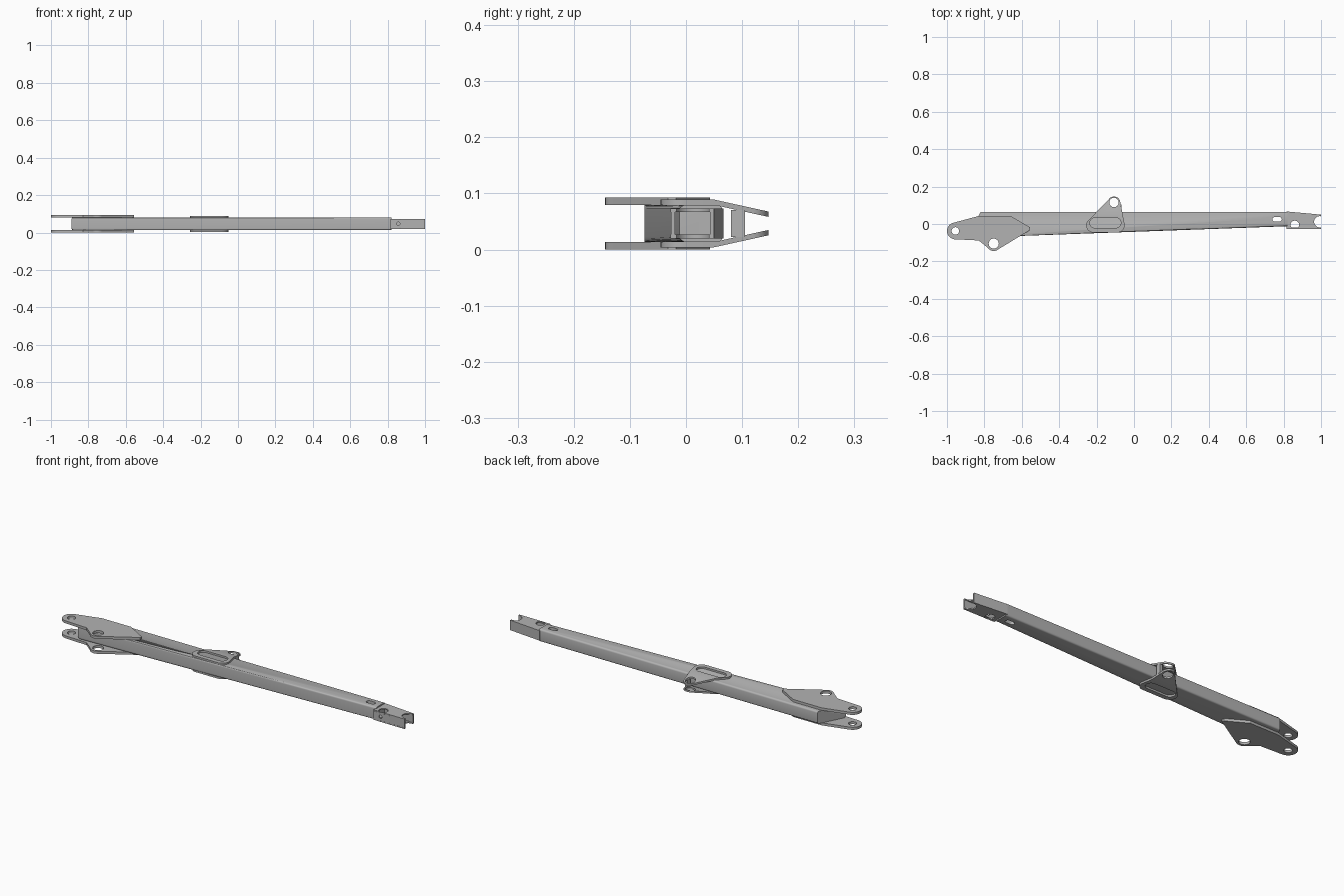
import bpy, bmesh
from math import cos, sin, radians
from mathutils import Matrix, Vector

cube = bpy.data.objects.get("Cube")
if cube:
    bpy.data.objects.remove(cube)

MID = 0.0465          # height of the plane of symmetry
BEAM_HALF = 0.033     # half height of the beam

steel = bpy.data.materials.new("grey steel")
steel.use_nodes = True
GREY = (0.45, 0.45, 0.45, 1)
steel.diffuse_color = GREY
steel.node_tree.nodes["Principled BSDF"].inputs["Base Color"].default_value = GREY


def arc(cx, cy, r, start=0, end=360, n=16):
    return [(cx + r * cos(radians(start + (end - start) * i / n)),
             cy + r * sin(radians(start + (end - start) * i / n))) for i in range(n + 1)]


def circle(cx, cy, r):
    return arc(cx, cy, r, n=24)[:-1]


def slot(cx, cy, half, r):
    return arc(cx + half - r, cy, r, -90, 90) + arc(cx - half + r, cy, r, 90, 270)


def sheet(outlines, low, high):
    """Extrude an outline with holes between two heights, as a bmesh."""
    curve = bpy.data.curves.new("outline", "CURVE")
    curve.dimensions = "2D"
    curve.fill_mode = "BOTH"
    curve.extrude = (high - low) / 2
    for pts in outlines:
        spline = curve.splines.new("POLY")
        spline.points.add(len(pts) - 1)
        spline.use_cyclic_u = True
        for p, (x, y) in zip(spline.points, pts):
            p.co = (x, y, 0, 1)
    temp = bpy.data.objects.new("outline", curve)
    mesh = bpy.data.meshes.new_from_object(temp)
    bpy.data.objects.remove(temp)
    bm = bmesh.new()
    bm.from_mesh(mesh)
    bpy.data.meshes.remove(mesh)
    bpy.data.curves.remove(curve)
    bmesh.ops.remove_doubles(bm, verts=bm.verts, dist=0.00001)
    bmesh.ops.translate(bm, verts=bm.verts, vec=(0, 0, (low + high) / 2))
    return bm


def finish(bm, name):
    bmesh.ops.recalc_face_normals(bm, faces=bm.faces)
    mesh = bpy.data.meshes.new(name)
    bm.to_mesh(mesh)
    bm.free()
    mesh.shade_smooth()
    mesh.set_sharp_from_angle(angle=radians(30))
    mesh.materials.clear()
    mesh.materials.append(steel)
    obj = bpy.data.objects.new(name, mesh)
    bpy.context.collection.objects.link(obj)
    return obj


def plate_pair(name, outlines, low, high, shape=None):
    """Matching upper and lower plates; heights are measured from MID."""
    for side, sign in (("upper", 1), ("lower", -1)):
        bm = sheet(outlines, low, high)
        if shape:
            shape(bm)
        for v in bm.verts:
            v.co.z = MID + sign * v.co.z
        finish(bm, f"{side}_{name}")


# Tapered main beam with a slot and rounded long edges
beam = sheet([[(-0.89, -0.074), (0.82, -0.012), (0.82, 0.065), (-0.82, 0.065)],
              slot(0.765, 0.025, 0.025, 0.012)], MID - BEAM_HALF, MID + BEAM_HALF)
bmesh.ops.dissolve_limit(beam, angle_limit=0.01, verts=beam.verts, edges=beam.edges)
long_edges = [e for e in beam.edges if e.calc_length() > 1
              and len(e.link_faces) == 2 and e.calc_face_angle() > 1]
bmesh.ops.bevel(beam, geom=long_edges, offset=0.009, segments=4, profile=0.5, affect="EDGES")
finish(beam, "main_beam")

# Pivot plates at the wide end
pivot = (arc(-0.955, -0.037, 0.045, 110, 262)
         + [(-0.83, -0.088)] + arc(-0.75, -0.105, 0.039, 215, 310)
         + [(-0.555, -0.032), (-0.555, -0.018), (-0.66, 0.043), (-0.83, 0.043)])
plate_pair("pivot_plate", [pivot, circle(-0.955, -0.037, 0.02),
                           circle(-0.75, -0.105, 0.027)], BEAM_HALF, MID)


# Middle bracket plates, slotted over the beam and bent inward at the lug
def bend(bm):
    bend_y = 0.05
    bmesh.ops.bisect_plane(bm, geom=bm.verts[:] + bm.edges[:] + bm.faces[:],
                           plane_co=(0, bend_y, 0), plane_no=(0, 1, 0))
    for v in bm.verts:
        v.co.z -= 0.22 * max(0, v.co.y - bend_y)


bracket = (arc(-0.107, 0.113, 0.034, 10, 148) + arc(-0.218, -0.007, 0.038, 148, 270, 10)
           + arc(-0.088, -0.007, 0.038, -90, 10, 10))
plate_pair("bracket_plate", [bracket, slot(-0.153, 0.006, 0.083, 0.027),
                             circle(-0.107, 0.115, 0.025)], BEAM_HALF, 0.0425, bend)

# Short spacer between the bracket lugs
spacer = [(-0.082, 0.08), (-0.068, 0.08), (-0.068, 0.105), (-0.082, 0.105)]
finish(sheet([spacer], MID - 0.024, MID + 0.024), "bracket_spacer")

# Hollow fork at the narrow end
fork = ([(0.815, 0.067), (1.0, 0.05)] + arc(0.993, 0.012, 0.03, 78, 282)
        + [(1.0, -0.028), (0.815, -0.026)])
plate_pair("fork_plate", [fork, circle(0.86, -0.005, 0.023)], 0.020, 0.0265)

back = [(0.815, 0.067), (1.0, 0.05), (1.0, 0.043), (0.815, 0.06)]
finish(sheet([back], MID - 0.0205, MID + 0.0205), "fork_back_wall")

front = [(0.815, -0.0205), (1.0, -0.0205), (1.0, 0.0205), (0.815, 0.0205)]
wall = sheet([front, circle(0.857, 0, 0.009)], 0, 0.007)
bmesh.ops.transform(wall, verts=wall.verts,
                    matrix=Matrix.Translation(Vector((0, -0.02, MID)))
                    @ Matrix.Rotation(radians(90), 4, "X"))
finish(wall, "fork_front_wall")
